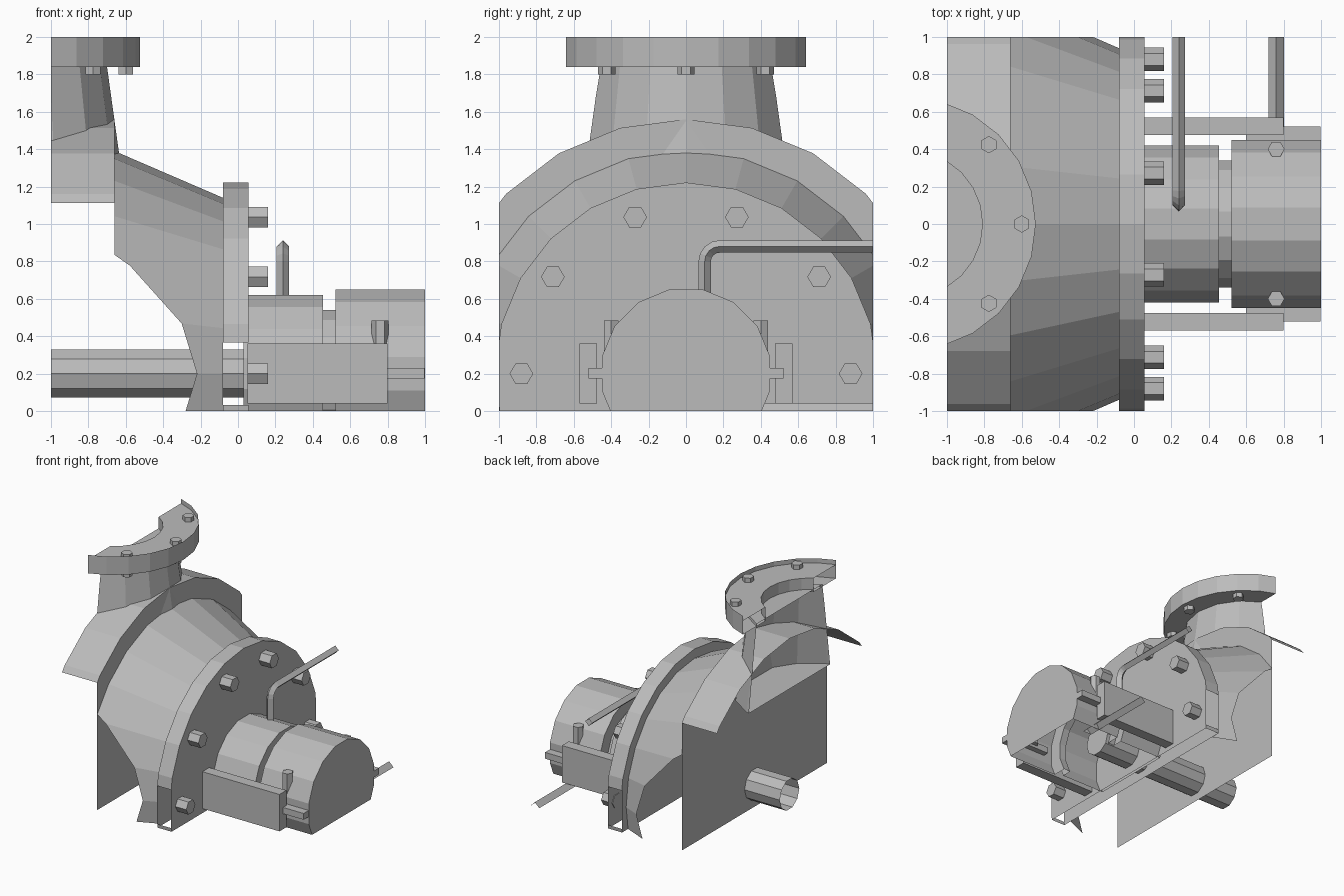
import bpy, bmesh, math
from mathutils import Vector

if "Cube" in bpy.data.objects:
    bpy.data.objects.remove(bpy.data.objects["Cube"])

PI = math.pi
grey = bpy.data.materials.new("cast_grey")
grey.diffuse_color = (0.5, 0.5, 0.5, 1)
grey.use_nodes = True
grey.node_tree.nodes["Principled BSDF"].inputs["Base Color"].default_value = grey.diffuse_color
AXIS_Z = 0.2          # height of the shaft centre line


def finish(name, bm):
    """Trim the part to the open section box and make it an object."""
    bmesh.ops.recalc_face_normals(bm, faces=bm.faces[:])
    for co, no in (((1, 0, 0), (1, 0, 0)), ((-1, 0, 0), (-1, 0, 0)),
                   ((0, 1, 0), (0, 1, 0)), ((0, -1, 0), (0, -1, 0)),
                   ((0, 0, 0), (0, 0, -1)), ((0, 0, 2), (0, 0, 1))):
        bmesh.ops.bisect_plane(bm, geom=bm.verts[:] + bm.edges[:] + bm.faces[:],
                               dist=1e-5, plane_co=co, plane_no=no, clear_outer=True)
    if not bm.faces:
        bm.free()
        return
    me = bpy.data.meshes.new(name)
    bm.to_mesh(me)
    bm.free()
    me.materials.append(grey)
    bpy.context.collection.objects.link(bpy.data.objects.new(name, me))


def skin(name, rings, caps=True):
    """Join rings of points into a surface."""
    bm = bmesh.new()
    rows = [[bm.verts.new(p) for p in ring] for ring in rings]
    n = len(rows[0])
    for a, b in zip(rows, rows[1:]):
        for i in range(n):
            j = (i + 1) % n
            bm.faces.new((a[i], a[j], b[j], b[i]))
    if caps:
        bm.faces.new(rows[0][::-1])
        bm.faces.new(rows[-1])
    finish(name, bm)


def lathe(name, profile, sides, axis="x", centre=(0, AXIS_Z), phase=0.0, caps=True):
    """Profile of (position, radius) turned round an x or z axis."""
    rings = []
    for h, r in profile:
        ring = []
        for i in range(sides):
            a = phase + 2 * PI * i / sides
            u, v = centre[0] + r * math.cos(a), centre[1] + r * math.sin(a)
            ring.append((h, u, v) if axis == "x" else (u, v, h))
        rings.append(ring)
    skin(name, rings, caps)


def box(name, x0, x1, y0, y1, z0, z1):
    skin(name, [[(x0, y0, z), (x1, y0, z), (x1, y1, z), (x0, y1, z)] for z in (z0, z1)])


def diamond_pipe(name, x, path, r):
    """Four-sided pipe along a path of (y, z) points."""
    pts = [Vector(p) for p in path]
    rings = []
    for i, p in enumerate(pts):
        d_in = (p - pts[i - 1]).normalized() if i else (pts[1] - p).normalized()
        d_out = (pts[i + 1] - p).normalized() if i < len(pts) - 1 else d_in
        t = (d_in + d_out).normalized()
        n = Vector((-t.y, t.x)) * r
        rings.append([(x + r, p.x, p.y), (x, p.x + n.x, p.y + n.y),
                      (x - r, p.x, p.y), (x, p.x - n.x, p.y - n.y)])
    skin(name, rings)


# casing: volute drum, tapered cover and bolted cover flange
lathe("volute_drum", [(-1.4, 1.36), (-0.66, 1.36)], 24)
lathe("casing_cone", [(-0.66, 1.19), (-0.08, 0.94)], 24, caps=False)
lathe("cover_flange", [(-0.08, 1.022), (0.055, 1.022)], 24)
for k in range(10):
    a = 2 * PI * k / 10
    lathe("cover_bolt", [(0.05, 0.063), (0.16, 0.063)], 6,
          centre=(0.88 * math.cos(a), AXIS_Z + 0.88 * math.sin(a)))

# outlet neck with its flange and bolts
OUT = (-1.2, 0)
lathe("outlet_neck", [(1.12, 0.60), (1.86, 0.497)], 16, "z", OUT)
lathe("outlet_flange", [(2.0, 0.675), (1.84, 0.675), (1.84, 0.39), (1.96, 0.39), (1.96, 0.675)],
      24, "z", OUT, caps=False)
for k in range(-1, 2):
    a = k * PI / 4
    lathe("outlet_bolt", [(1.8, 0.046), (1.998, 0.046)], 6, "z",
          (OUT[0] + 0.6 * math.cos(a), 0.6 * math.sin(a)), PI / 2)

# shaft and bearing housing
lathe("shaft", [(-1.2, 0.135), (0.4, 0.135)], 10)
lathe("bearing_housing", [(0.03, 0.428), (0.455, 0.428), (0.455, 0.346), (0.52, 0.346),
                          (0.52, 0.459), (0.999, 0.459)], 16, phase=PI / 16)

# support beams, side lugs and clamp bolts
for s, side in ((1, "back"), (-1, "front")):
    y0, y1 = sorted((0.475 * s, 0.57 * s))
    box("support_beam_" + side, 0.05, 0.8, y0, y1, 0.04, 0.362)
    y0, y1 = sorted((0.40 * s, 0.52 * s))
    box("housing_lug_" + side, 0.6, 0.998, y0, y1, 0.175, 0.23)
    lathe("clamp_bolt_" + side, [(0.2, 0.045), (0.485, 0.045)], 6, "z", (0.76, 0.4 * s))

# oil pipes
bend = [(0.18 - 0.08 * math.cos(a), 0.8 + 0.08 * math.sin(a))
        for a in (0, PI / 8, PI / 4, 3 * PI / 8, PI / 2)]
diamond_pipe("upper_oil_pipe", 0.24, [(0.1, 0.55)] + bend + [(1.2, 0.88)], 0.033)
diamond_pipe("lower_oil_pipe", 0.76, [(0.3, 0.0), (1.2, 0.0)], 0.042)
